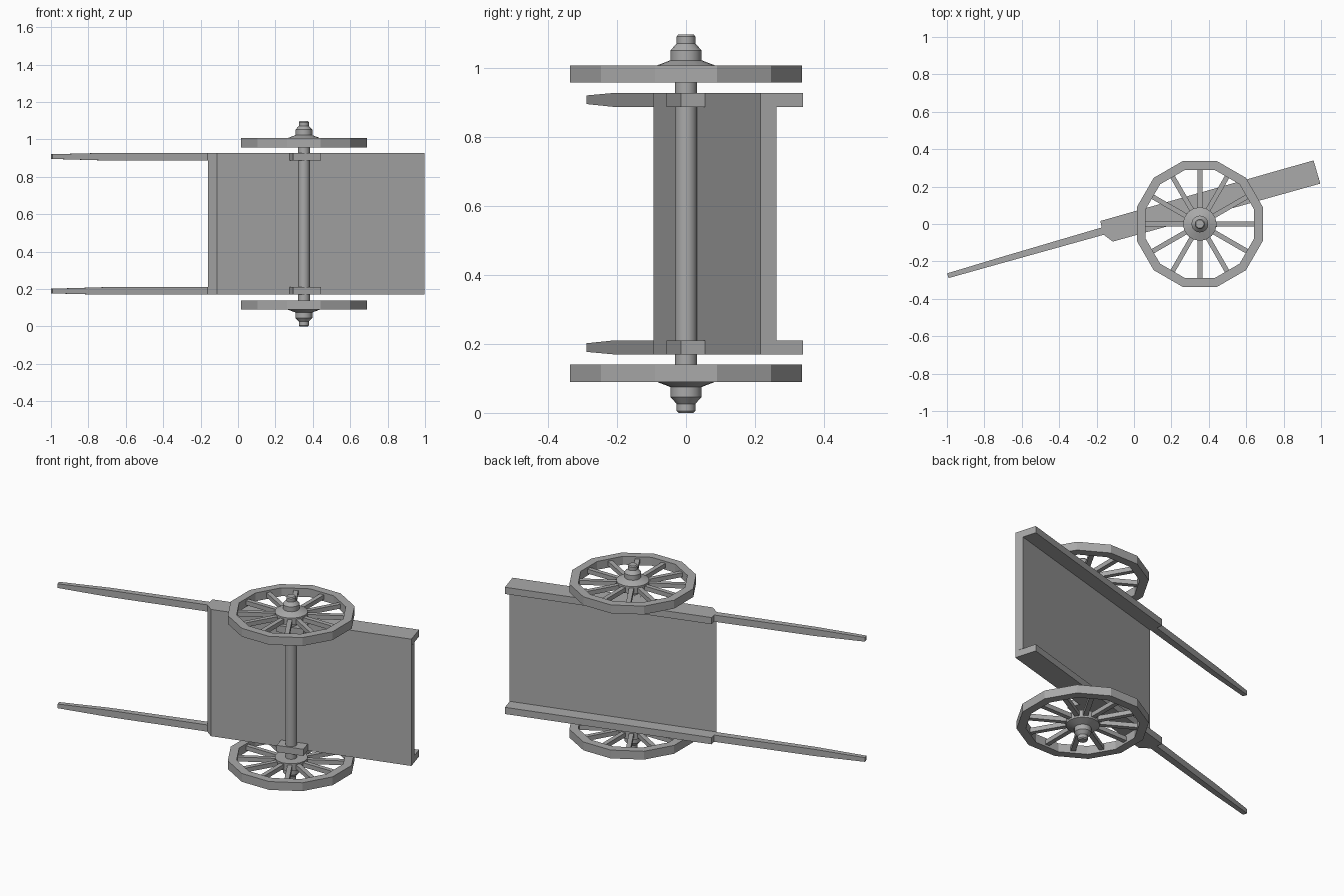
import bpy, bmesh, math
from mathutils import Matrix, Vector

if "Cube" in bpy.data.objects:
    bpy.data.objects.remove(bpy.data.objects["Cube"])

MID = 0.549                       # mirror height between the two sides
AX = Vector((0.352, 0.0, 0.0))    # wheel axis
TILT = math.radians(15.6)         # slope of the bed

wood = bpy.data.materials.new("grey wood")
wood.diffuse_color = (0.4, 0.4, 0.4, 1)
wood.use_nodes = True
wood.node_tree.nodes["Principled BSDF"].inputs["Base Color"].default_value = wood.diffuse_color


def finish(name, bm, smooth=False):
    bmesh.ops.recalc_face_normals(bm, faces=bm.faces)
    me = bpy.data.meshes.new(name)
    bm.to_mesh(me)
    bm.free()
    me.materials.append(wood)
    ob = bpy.data.objects.new(name, me)
    bpy.context.collection.objects.link(ob)
    if smooth:
        bpy.context.view_layer.objects.active = ob
        ob.select_set(True)
        bpy.ops.object.shade_smooth_by_angle(angle=math.radians(35))
        ob.select_set(False)
    return ob


def flip(bm):
    """Add a mirrored copy on the other side of the cart."""
    dup = bmesh.ops.duplicate(bm, geom=bm.verts[:] + bm.edges[:] + bm.faces[:])
    for v in [g for g in dup["geom"] if isinstance(g, bmesh.types.BMVert)]:
        v.co.z = 2 * MID - v.co.z


def prism(bm, pts, z0, z1):
    a = [bm.verts.new((x, y, z0)) for x, y in pts]
    b = [bm.verts.new((x, y, z1)) for x, y in pts]
    n = len(pts)
    bm.faces.new(a)
    bm.faces.new(b)
    for i in range(n):
        bm.faces.new((a[i], a[(i + 1) % n], b[(i + 1) % n], b[i]))


def lathe(bm, profile, n, closed=False, offset=0.0):
    """Revolve (radius, z) pairs round the wheel axis."""
    rings = []
    for r, z in profile:
        rings.append([bm.verts.new((AX.x + r * math.cos(offset + math.tau * i / n),
                                    r * math.sin(offset + math.tau * i / n), z))
                      for i in range(n)])
    pairs = list(zip(rings, rings[1:]))
    if closed:
        pairs.append((rings[-1], rings[0]))
    else:
        bm.faces.new(rings[0])
        bm.faces.new(rings[-1])
    for a, b in pairs:
        for i in range(n):
            bm.faces.new((a[i], a[(i + 1) % n], b[(i + 1) % n], b[i]))


U = Vector((math.cos(TILT), math.sin(TILT)))
V = Vector((-U.y, U.x))
BASE = Vector((0.343, 0.033))     # underside point nearest the axle


def bed(u, v):
    return tuple(BASE + U * u + V * v)


# side rails
bm = bmesh.new()
prism(bm, [(-0.18, 0.016), (-0.166, -0.055), (-0.113, -0.094),
           (0.996, 0.216), (0.96, 0.34)], 0.17, 0.21)
flip(bm)
finish("side_rails", bm)

# bed panel
bm = bmesh.new()
prism(bm, [(-0.16, -0.059), (-0.113, -0.094), (0.996, 0.216), (0.983, 0.262)],
      0.21, 2 * MID - 0.21)
finish("bed_panel", bm)

# pulling shafts, tapered towards the tip: (x, upper y, lower y, z low, z high)
bm = bmesh.new()
rows = [(-0.16, -0.016, -0.056, 0.17, 0.21), (-0.72, -0.181, -0.212, 0.17, 0.21),
        (-0.995, -0.264, -0.289, 0.177, 0.202)]
rings = [[bm.verts.new((x + dx, y, z)) for dx, y, z in
          ((-0.004, t, z0), (-0.004, t, z1), (0.004, b, z1), (0.004, b, z0))]
         for x, t, b, z0, z1 in rows]
for a, b in zip(rings, rings[1:]):
    for i in range(4):
        bm.faces.new((a[i], a[(i + 1) % 4], b[(i + 1) % 4], b[i]))
bm.faces.new(rings[0])
bm.faces.new(rings[-1])
flip(bm)
finish("shafts", bm)

# axle brackets
bm = bmesh.new()
prism(bm, [bed(-0.07, 0), bed(-0.07, -0.073), bed(0.083, -0.073), bed(0.083, 0)],
      0.17, 0.21)
flip(bm)
finish("axle_brackets", bm)

# axle
bm = bmesh.new()
lathe(bm, [(0.032, 0.10), (0.032, 2 * MID - 0.10)], 16)
finish("axle", bm, True)

# wheel rims
bm = bmesh.new()
k = 1 / math.cos(math.pi / 12)
lathe(bm, [(0.337 * k, 0.09), (0.337 * k, 0.14), (0.29 * k, 0.14), (0.29 * k, 0.09)],
      12, True, math.pi / 12)
flip(bm)
finish("wheel_rims", bm)

# spokes
bm = bmesh.new()
for i in range(12):
    m = (Matrix.Translation(AX + Vector((0, 0, 0.115)))
         @ Matrix.Rotation(i * math.tau / 12, 4, 'Z')
         @ Matrix.Translation((0.185, 0, 0)) @ Matrix.Diagonal((0.23, 0.026, 0.026, 1)))
    bmesh.ops.create_cube(bm, size=1, matrix=m)
flip(bm)
finish("spokes", bm)

# hubs with stepped end caps
bm = bmesh.new()
lathe(bm, [(0.09, 0.135), (0.09, 0.092), (0.045, 0.075), (0.045, 0.046),
           (0.027, 0.026), (0.027, 0.006), (0.022, 0.0)], 16)
flip(bm)
finish("hubs", bm, True)
